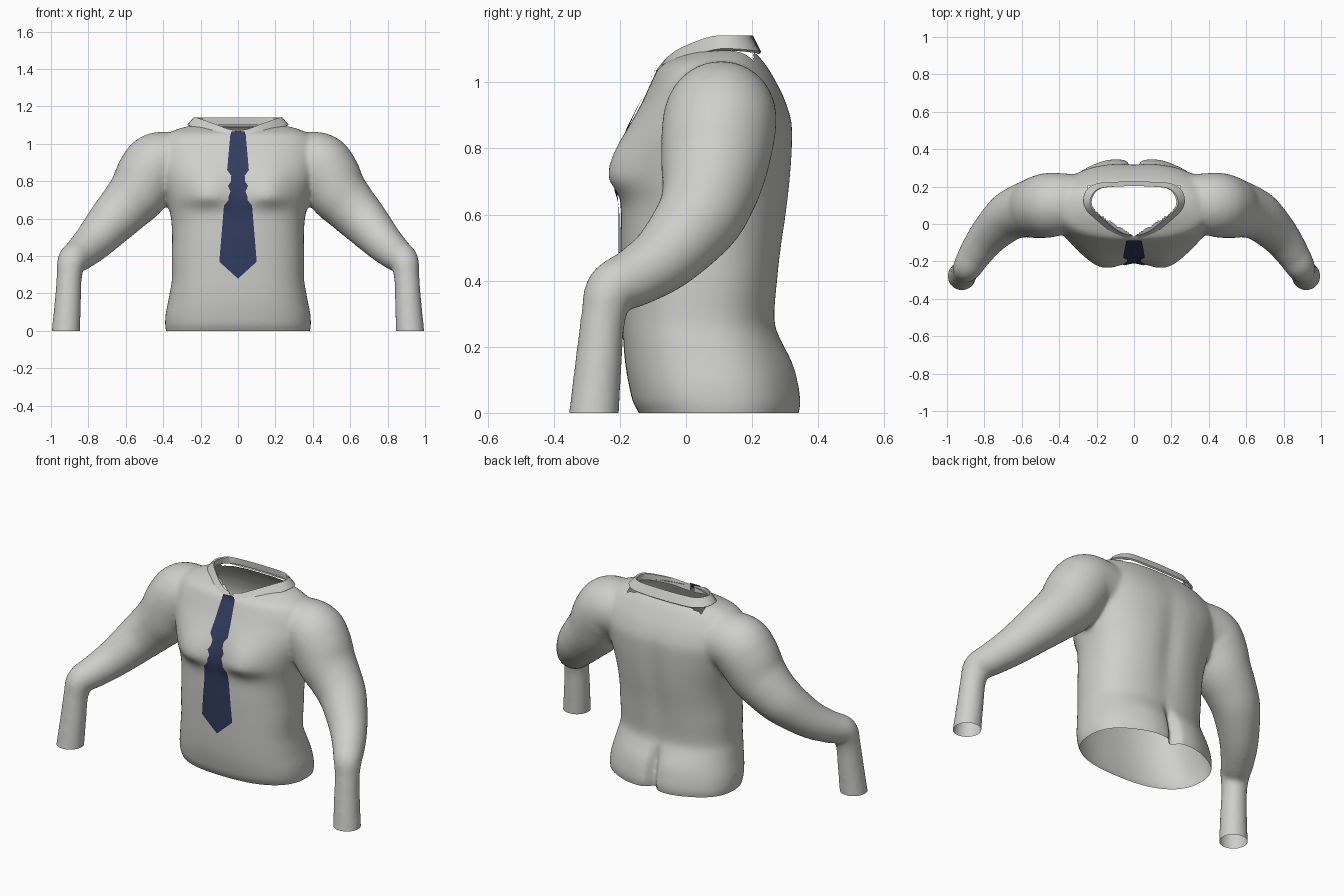
import bpy, bmesh, math
from mathutils import Vector
from mathutils.bvhtree import BVHTree

if "Cube" in bpy.data.objects:
    bpy.data.objects.remove(bpy.data.objects["Cube"])


def material(name, rgb):
    m = bpy.data.materials.new(name)
    m.diffuse_color = (*rgb, 1)
    m.use_nodes = True
    m.node_tree.nodes["Principled BSDF"].inputs["Base Color"].default_value = m.diffuse_color
    return m


SHIRT = material("shirt grey", (0.62, 0.62, 0.60))
NAVY = material("tie navy", (0.032, 0.047, 0.115))


def finish(bm, name, mat, smooth=True):
    me = bpy.data.meshes.new(name)
    bm.to_mesh(me)
    bm.free()
    for p in me.polygons:
        p.use_smooth = smooth
    me.materials.append(mat)
    ob = bpy.data.objects.new(name, me)
    bpy.context.collection.objects.link(ob)
    return ob


def spline(rows, steps):
    """Catmull-Rom interpolation through rows of numbers."""
    pts = [rows[0]] + rows + [rows[-1]]
    out = []
    for i in range(1, len(pts) - 2):
        a, b, c, d = (Vector(p) for p in pts[i - 1:i + 3])
        for s in range(steps):
            t = s / steps
            out.append(0.5 * (2 * b + (c - a) * t + (2 * a - 5 * b + 4 * c - d) * t * t
                              + (3 * b - a - 3 * c + d) * t ** 3))
    return out + [Vector(rows[-1])]


def loft(bm, rings, cap=False, close=True):
    vs = [[bm.verts.new(p) for p in r] for r in rings]
    n = len(vs[0])
    for a, b in zip(vs, vs[1:]):
        for i in range(n if close else n - 1):
            j = (i + 1) % n
            bm.faces.new((a[i], a[j], b[j], b[i]))
    if cap:
        bm.faces.new(vs[0][::-1])
        bm.faces.new(vs[-1])


def bell(v, width):
    return math.exp(-(v / width) ** 2)


# Torso sections: height, half width, front y, back y
TORSO = [(-0.06, 0.375, -0.12, 0.32), (0.0, 0.385, -0.142, 0.332), (0.03, 0.39, -0.16, 0.338),
         (0.09, 0.387, -0.174, 0.33), (0.15, 0.375, -0.184, 0.315), (0.22, 0.362, -0.19, 0.287),
         (0.28, 0.353, -0.193, 0.27), (0.4, 0.354, -0.196, 0.28), (0.5, 0.352, -0.198, 0.292),
         (0.6, 0.358, -0.197, 0.307), (0.7, 0.38, -0.195, 0.318), (0.8, 0.41, -0.182, 0.324),
         (0.88, 0.43, -0.157, 0.322), (0.95, 0.43, -0.127, 0.3), (1.0, 0.42, -0.105, 0.275),
         (1.05, 0.38, -0.078, 0.245), (1.08, 0.32, -0.02, 0.22), (1.098, 0.25, 0.03, 0.2)]


def torso_ring(z, w, yf, yb, n=96):
    ring = []
    for i in range(n):
        a = 2 * math.pi * i / n
        c, s = math.cos(a), math.sin(a)
        x = w * math.copysign(abs(c) ** 0.8, c)
        mid, half = (yf + yb) / 2, (yb - yf) / 2
        y = mid + half * math.copysign(abs(s) ** 0.85, s)
        if s < 0:   # chest muscles
            y -= 0.056 * bell(abs(x) - 0.17, 0.125) * bell(z - 0.72, 0.055 if z < 0.72 else 0.14)
        else:       # buttocks, cleft and spine groove
            low = 1 / (1 + math.exp((z - 0.2) / 0.025))
            y += low * (0.014 * bell(abs(x) - 0.13, 0.1) - 0.05 * bell(x, 0.025))
            y -= 0.016 * bell(x, 0.06) * bell(z - 0.6, 0.3)
        ring.append(Vector((x, y, z)))
    return ring


# Arm path: x, y, z, radius
ARM = [(0.28, 0.115, 0.90, 0.15), (0.42, 0.105, 0.895, 0.17), (0.475, 0.097, 0.84, 0.172),
       (0.53, 0.085, 0.745, 0.162), (0.60, 0.07, 0.665, 0.145), (0.675, 0.035, 0.585, 0.13),
       (0.775, -0.06, 0.475, 0.106), (0.845, -0.155, 0.41, 0.09), (0.888, -0.226, 0.372, 0.079),
       (0.902, -0.25, 0.29, 0.068), (0.91, -0.265, 0.15, 0.071), (0.92, -0.278, 0.0, 0.076),
       (0.924, -0.283, -0.06, 0.077)]


def arm_rings(side, n=28):
    path = spline(ARM, 6)
    rings = []
    for i, p in enumerate(path):
        t = (path[min(i + 1, len(path) - 1)] - path[max(i - 1, 0)]).to_3d().normalized()
        u = t.cross(Vector((0, 1, 0))).normalized()
        v = t.cross(u)
        ring = []
        for k in range(n):
            a = 2 * math.pi * k / n * side
            q = p.to_3d() + p[3] * (math.cos(a) * u + math.sin(a) * v)
            ring.append(Vector((q.x * side, q.y, q.z)))
        rings.append(ring)
    return rings


# Shirt body: fuse each closed part into one skin
bm = bmesh.new()
loft(bm, [torso_ring(*r) for r in spline(TORSO, 5)], cap=True)
for side in (1, -1):
    loft(bm, arm_rings(side), cap=True)
bmesh.ops.recalc_face_normals(bm, faces=bm.faces)
blank = finish(bm, "shirt_blank", SHIRT)
mod = blank.modifiers.new("fuse", 'REMESH')
mod.mode = 'VOXEL'
mod.voxel_size = 0.011
fused = blank.evaluated_get(bpy.context.evaluated_depsgraph_get()).to_mesh()
bm = bmesh.new()
bm.from_mesh(fused)
bpy.data.objects.remove(blank)
for _ in range(7):
    bmesh.ops.smooth_vert(bm, verts=bm.verts, factor=0.5,
                          use_axis_x=True, use_axis_y=True, use_axis_z=True)
surface = BVHTree.FromBMesh(bm)

# Open the hem, the cuffs and the neck
bmesh.ops.bisect_plane(bm, geom=bm.verts[:] + bm.edges[:] + bm.faces[:], dist=1e-5,
                       plane_co=(0, 0, 0), plane_no=(0, 0, 1), clear_inner=True)
hole = []
for f in bm.faces:
    c = f.calc_center_median()
    if c.z > 1.0 and abs(c.x) < 0.245 and -0.066 + 0.62 * abs(c.x) < c.y < 0.205:
        hole.append(f)
bmesh.ops.delete(bm, geom=hole, context='FACES')
finish(bm, "shirt", SHIRT)

# Collar: top edge (x, y, z) then outer lower edge (x, y, z), from front to back
COLLAR = [(0.012, -0.062, 1.072, 0.03, -0.092, 1.035), (0.06, -0.05, 1.082, 0.075, -0.072, 1.045),
          (0.12, -0.015, 1.105, 0.14, -0.035, 1.065), (0.205, 0.06, 1.135, 0.235, 0.05, 1.09),
          (0.235, 0.105, 1.142, 0.268, 0.105, 1.102), (0.225, 0.155, 1.142, 0.262, 0.17, 1.1),
          (0.185, 0.19, 1.142, 0.205, 0.215, 1.095), (0.1, 0.2, 1.142, 0.105, 0.225, 1.092),
          (0.0, 0.203, 1.142, 0.0, 0.228, 1.092)]
bm = bmesh.new()
half = [[Vector((r[0] * 0.97, r[1] + 0.004, r[2] - 0.04)), Vector((r[0] * 0.96, r[1], r[2] - 0.004)),
         Vector(r[:3]), Vector(r[3:]), Vector((r[3] * 0.97, r[4] * 0.97, r[5] - 0.006))]
        for r in spline(COLLAR, 3)]
mirrored = [[Vector((-p.x, p.y, p.z)) for p in ring] for ring in half[:-1]]
loft(bm, half + mirrored[::-1], close=False)
bmesh.ops.recalc_face_normals(bm, faces=bm.faces)
collar = finish(bm, "collar", SHIRT)
bpy.context.view_layer.objects.active = collar
collar.select_set(True)
bpy.ops.object.shade_smooth_by_angle(angle=math.radians(35))

# Tie: height and half width, laid over the chest
TIE = [(1.065, 0.035), (1.04, 0.042), (0.86, 0.058), (0.83, 0.036), (0.8, 0.038), (0.775, 0.053),
       (0.745, 0.04), (0.72, 0.05), (0.70, 0.05), (0.67, 0.075), (0.37, 0.1), (0.28, 0.001)]
bm = bmesh.new()
rows = []
for (z0, w0), (z1, w1) in zip(TIE, TIE[1:]):
    n = max(1, round((z0 - z1) / 0.02))
    rows += [(z0 + (z1 - z0) * i / n, w0 + (w1 - w0) * i / n) for i in range(n)]
rows.append(TIE[-1])
rings = []
for z, w in rows:
    ring = []
    for k in range(9):
        x = w * (k / 4 - 1)
        hit = surface.ray_cast(Vector((x, -1, z)), Vector((0, 1, 0)))[0]
        y = hit.y - 0.007 if hit else -0.08
        if z > 1.03:
            y = min(y, -0.088)
        ring.append(Vector((x, y, z)))
    rings.append(ring)
loft(bm, rings, close=False)
bmesh.ops.recalc_face_normals(bm, faces=bm.faces)
finish(bm, "tie", NAVY)
